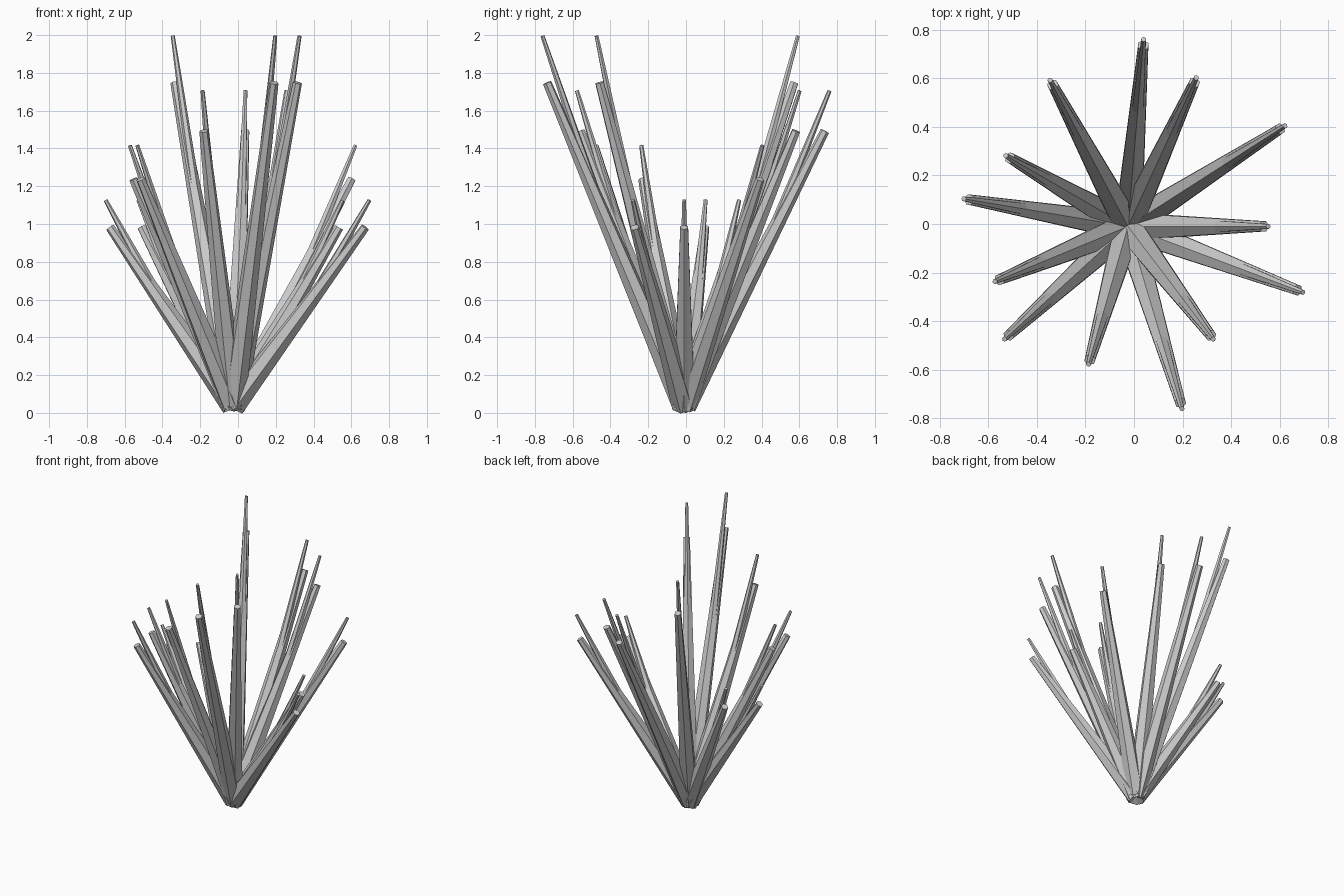
import bpy
import bmesh
from mathutils import Vector, Matrix

if "Cube" in bpy.data.objects:
    bpy.data.objects.remove(bpy.data.objects["Cube"])

SIDES = 6
ROOT = Vector((-0.025, -0.01, 0.037))


def add_frustum(bm, start, end, r_start, r_end):
    """Closed six-sided tapered stalk between two points."""
    axis = end - start
    turn = axis.to_track_quat('Z', 'Y').to_matrix().to_4x4()
    place = Matrix.Translation((start + end) / 2) @ turn
    bmesh.ops.create_cone(bm, cap_ends=True, segments=SIDES, radius1=r_start,
                          radius2=r_end, depth=axis.length, matrix=place)


def make_part(name, *frustum):
    bm = bmesh.new()
    add_frustum(bm, *frustum)
    mesh = bpy.data.meshes.new(name)
    bm.to_mesh(mesh)
    bm.free()
    obj = bpy.data.objects.new(name, mesh)
    bpy.context.collection.objects.link(obj)


# Outer end of every leaf: x, y, height
tips = [
    (0.04, 0.77, 1.71), (0.26, 0.61, 1.71), (0.63, 0.41, 1.42),
    (0.56, -0.01, 1.13), (0.705, -0.285, 1.13), (0.33, -0.48, 2.0),
    (0.20, -0.77, 2.0), (-0.19, -0.585, 1.71), (-0.54, -0.48, 1.42),
    (-0.58, -0.24, 1.42), (-0.71, 0.105, 1.13), (-0.535, 0.285, 1.13),
    (-0.35, 0.60, 2.0),
]

for i, (x, y, z) in enumerate(tips, 1):
    # Thick lower leaf, leaning out from the shared root
    end = Vector((x * 0.955, y * 0.955, z * 0.88 - 0.012))
    make_part(f"leaf_{i}", ROOT, end, 0.065, 0.024)
    # Thin steeper tip growing out of the leaf
    tip = Vector((x * 0.987, y * 0.987, z - 0.004))
    make_part(f"leaf_tip_{i}", ROOT.lerp(end, 0.6), tip, 0.030, 0.011)
